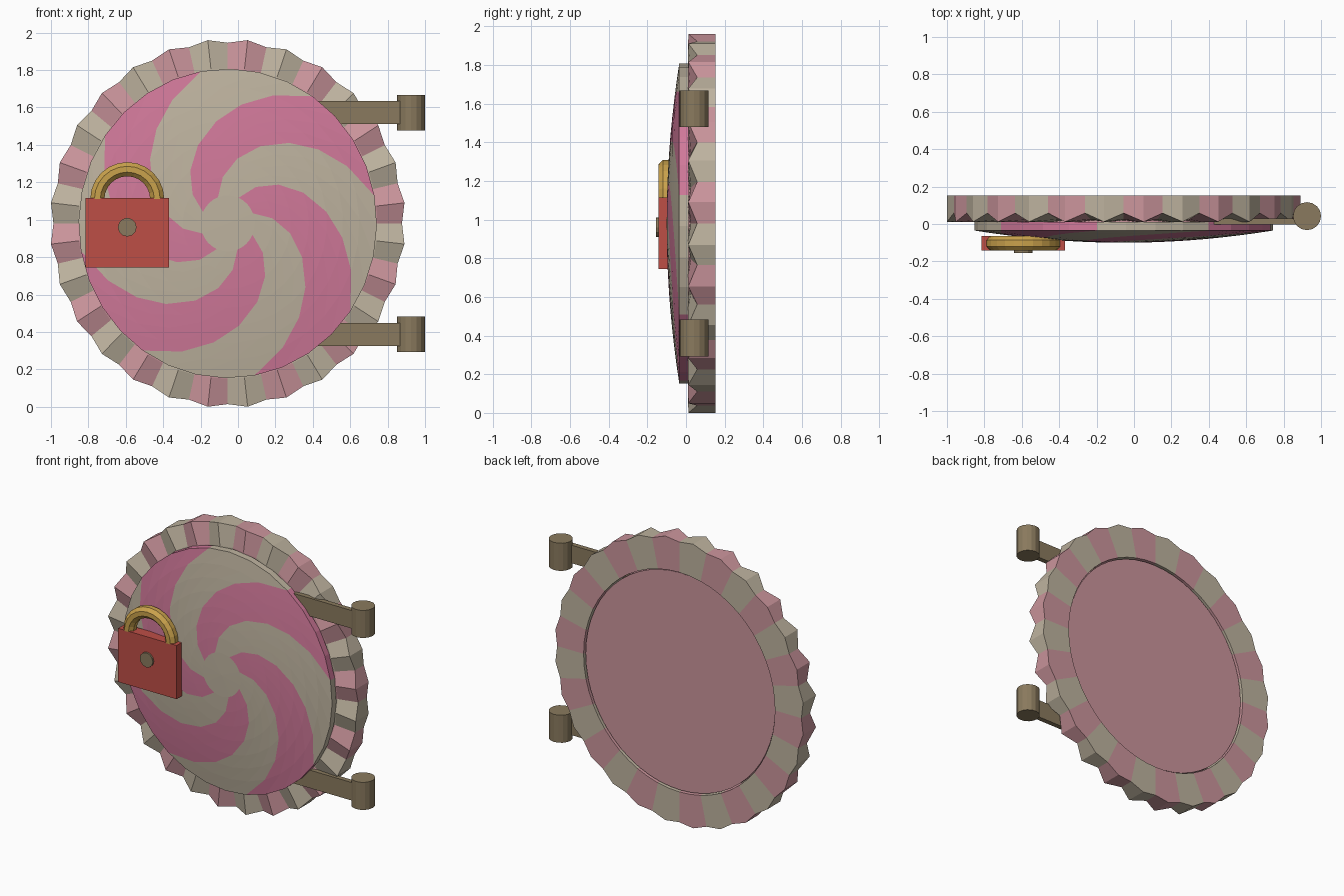
import bpy, bmesh, math
from math import sin, cos, pi, radians

if "Cube" in bpy.data.objects:
    bpy.data.objects.remove(bpy.data.objects["Cube"], do_unlink=True)

CX, CZ, SX = -0.055, 0.98, 0.9645   # door centre and slight sideways squash
TEETH = 28


def material(name, rgb):
    lin = [((c / 255 + 0.055) / 1.055) ** 2.4 for c in rgb] + [1]
    m = bpy.data.materials.new(name)
    m.use_nodes = True
    m.diffuse_color = lin
    m.node_tree.nodes["Principled BSDF"].inputs["Base Color"].default_value = lin
    return m


cream = material("cream", (190, 179, 159))
soft_pink = material("soft pink", (203, 149, 156))
candy_pink = material("candy pink", (209, 121, 154))
red = material("lock red", (190, 78, 70))
gold = material("gold", (202, 162, 76))
brown = material("hinge brown", (138, 122, 94))


def finish(name, bm, mats):
    bmesh.ops.recalc_face_normals(bm, faces=bm.faces)
    me = bpy.data.meshes.new(name)
    bm.to_mesh(me)
    bm.free()
    for m in mats:
        me.materials.append(m)
    ob = bpy.data.objects.new(name, me)
    bpy.context.collection.objects.link(ob)
    return ob


def polar(bm, r, a, y):
    return bm.verts.new((CX + SX * r * cos(a), y, CZ + r * sin(a)))


def bridge(bm, a, b, rule, closed=True):
    """Quads between two loops; rule(i) gives the material index."""
    n = len(a)
    for i in range(n if closed else n - 1):
        j = (i + 1) % n
        f = bm.faces.new((a[i], a[j], b[j], b[i]))
        f.material_index = rule(i)


def box(name, x, y, z, mat):
    bm = bmesh.new()
    bmesh.ops.create_cube(bm, size=1)
    for v in bm.verts:
        v.co = [lo + (c + 0.5) * (hi - lo) for c, (lo, hi) in zip(v.co, (x, y, z))]
    return finish(name, bm, [mat])


def cylinder(name, loc, r, depth, sides, mat, along_y=False):
    bm = bmesh.new()
    bmesh.ops.create_cone(bm, cap_ends=True, segments=sides, radius1=r, radius2=r, depth=depth)
    ob = finish(name, bm, [mat])
    ob.location = loc
    if along_y:
        ob.rotation_euler.x = pi / 2
    return ob


# Crimped ring: even steps are valleys, odd steps are peaks, two steps per tooth
bm = bmesh.new()
loops = []
for r_valley, r_peak, y_valley, y_peak in (
        (0.757, 0.757, 0.02, 0.01),
        (0.83, 0.83, 0.025, 0.01),
        (0.966, 0.986, 0.058, 0.012),
        (0.966, 0.986, 0.152, 0.152),
        (0.757, 0.757, 0.152, 0.152)):
    loops.append([polar(bm, r_peak if i % 2 else r_valley, pi / 2 + i * pi / TEETH,
                        y_peak if i % 2 else y_valley) for i in range(2 * TEETH)])
for k in range(5):
    bridge(bm, loops[k], loops[(k + 1) % 5], lambda i: (i // 2) % 2)
finish("crimped_ring", bm, [cream, soft_pink])

# Back panel, set slightly into the ring
bm = bmesh.new()
ends = [[polar(bm, 0.749, i * pi / TEETH, y) for i in range(2 * TEETH)] for y in (0.0, 0.14)]
bridge(bm, *ends, lambda i: 0)
for e in ends:
    bm.faces.new(e)
finish("back_panel", bm, [soft_pink])

# Domed front: the mesh twists with radius, so four arms are plain angular bands
SIDES, RIM = 32, 0.827
STEP = 2 * pi / SIDES
START = radians(156 - 22.5)


def swirl(i):
    return 1 if (i % 8) < 4 else 0


bm = bmesh.new()
loops = []
for r in (0.15, 0.25, 0.35, 0.45, 0.55, 0.64, 0.73, RIM):
    y = -0.1 + 0.065 * (r / RIM) ** 2
    loops.append([polar(bm, r, START - radians(149) * r + i * STEP, y) for i in range(SIDES)])
loops.append([polar(bm, RIM, START - radians(149) * RIM + i * STEP, 0.012) for i in range(SIDES)])
for a, b in zip(loops, loops[1:]):
    bridge(bm, a, b, swirl)
tip = polar(bm, 0, 0, -0.1)
for i in range(SIDES):
    bm.faces.new((tip, loops[0][i], loops[0][(i + 1) % SIDES]))
bm.faces.new(loops[-1])
finish("swirl_front", bm, [cream, candy_pink])

# Hinges
for label, z in (("upper", 1.573), ("lower", 0.387)):
    box(label + "_hinge_arm", (0.3, 0.9), (-0.004, 0.03), (z - 0.062, z + 0.062), brown)
    cylinder(label + "_hinge_barrel", (0.925, 0.042, z), 0.075, 0.19, 16, brown)

# Padlock
LX = -0.592
box("lock_body", (LX - 0.223, LX + 0.223), (-0.142, -0.065), (0.745, 1.115), red)
cylinder("lock_keyhole", (LX, -0.143, 0.96), 0.05, 0.022, 12, brown, along_y=True)

# Shackle: octagonal section swept along a half circle
bm = bmesh.new()
arcs = []
for k in range(13):
    t = pi * k / 12
    arc = []
    for s in range(8):
        u = (s + 0.5) * pi / 4
        r = 0.16 + 0.041 * cos(u)
        arc.append(bm.verts.new((LX + r * cos(t), -0.103 + 0.043 * sin(u), 1.11 + r * sin(t))))
    arcs.append(arc)
for a, b in zip(arcs, arcs[1:]):
    bridge(bm, a, b, lambda i: 0)
bm.faces.new(arcs[0])
bm.faces.new(arcs[-1])
finish("lock_shackle", bm, [gold])
